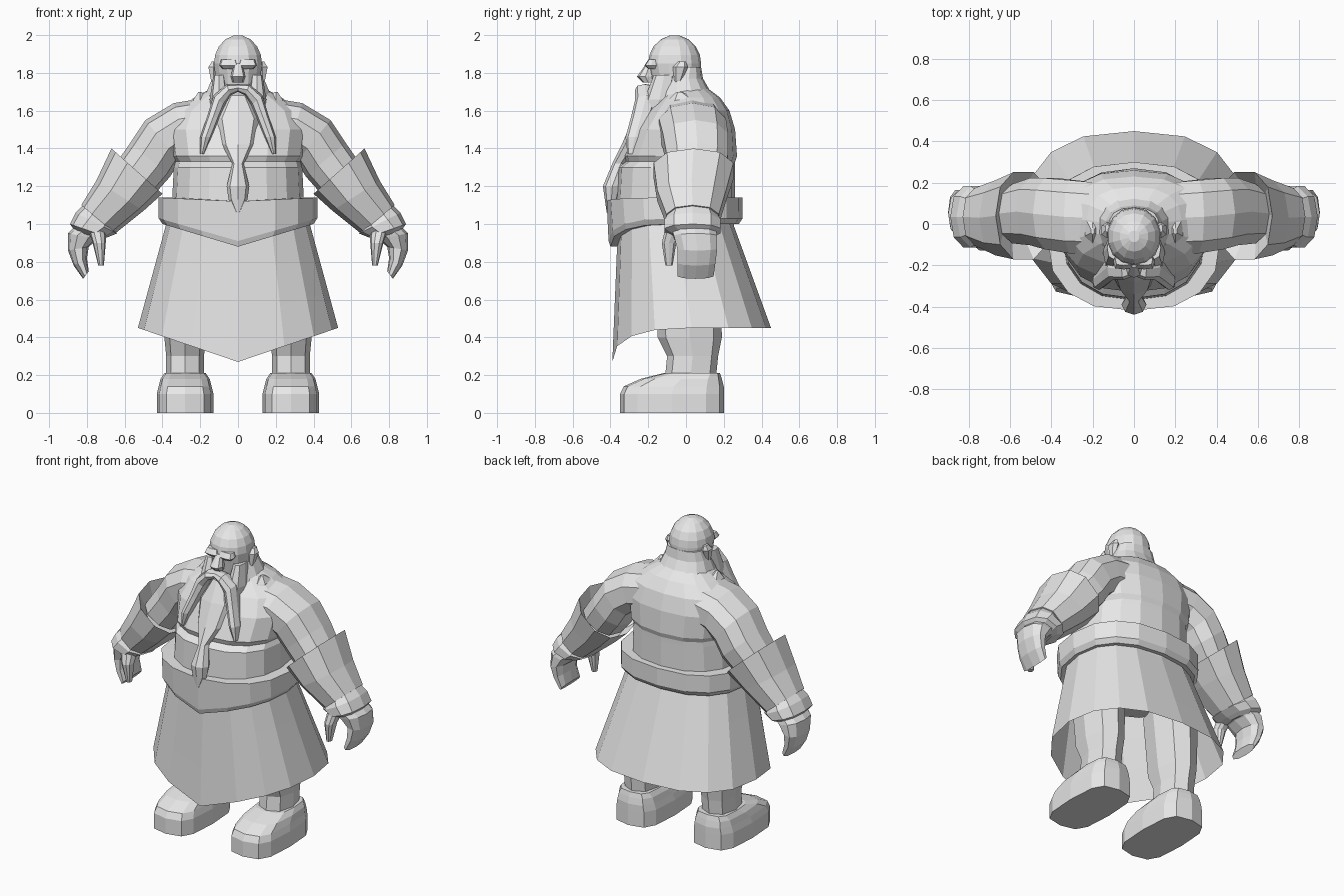
import bpy
import bmesh
import math
from mathutils import Vector

default_cube = bpy.data.objects.get("Cube")
if default_cube:
    bpy.data.objects.remove(default_cube, do_unlink=True)

# One plain material for everything
grey = bpy.data.materials.new("light_grey")
grey.use_nodes = True
grey.diffuse_color = (.8, .8, .8, 1)
shader = next(node for node in grey.node_tree.nodes if node.type == 'BSDF_PRINCIPLED')
shader.inputs["Base Color"].default_value = grey.diffuse_color


def outline(sides, squareness):
    """Unit rounded square, starting at the front; low squareness is boxier."""
    def bulge(value):
        return math.copysign(abs(value) ** squareness, value) if abs(value) > 1e-6 else 0
    turns = [math.tau * (step / sides - 1 / 4) for step in range(sides)]
    return [(bulge(math.cos(turn)), bulge(math.sin(turn))) for turn in turns]


def slab(height, width, front, back, centre=0, dip=0):
    """Horizontal section; dip lowers its front towards the middle."""
    def place(across, along):
        sag = dip * (1 - abs(across)) if along < 0 else 0
        depth = (front + back) / 2 + along * (back - front) / 2
        return Vector((centre + across * width, depth, height - sag))
    return place


def slice_between(top, bottom, front, back):
    """Section of a limb between two contour points seen from the front."""
    high, low = Vector((top[0], 0, top[1])), Vector((bottom[0], 0, bottom[1]))

    def place(across, along):
        point = low.lerp(high, (along + 1) / 2)
        point.y = front + (back - front) * (across + 1) / 2
        return point
    return place


def loft(name, *sections, sides=10, squareness=.85, caps=True, mirror=False):
    shape = outline(sides, squareness)
    mesh_builder = bmesh.new()
    rows = [[mesh_builder.verts.new(section(*point)) for point in shape] for section in sections]
    for lower, upper in zip(rows, rows[1:]):
        for side in range(sides):
            other = (side + 1) % sides
            mesh_builder.faces.new((lower[side], lower[other], upper[other], upper[side]))
    if caps:
        mesh_builder.faces.new(rows[0])
        mesh_builder.faces.new(rows[-1])
    bmesh.ops.recalc_face_normals(mesh_builder, faces=mesh_builder.faces)
    mesh = bpy.data.meshes.new(name)
    mesh_builder.to_mesh(mesh)
    mesh_builder.free()
    mesh.materials.append(grey)
    part = bpy.data.objects.new(name, mesh)
    bpy.context.scene.collection.objects.link(part)
    if mirror:
        part.modifiers.new("Mirror", 'MIRROR')


# Torso, with the chest overhanging the belly
loft("torso",
     slab(height=.9, width=.35, front=-.34, back=.25),
     slab(height=1.1, width=.35, front=-.37, back=.26),
     slab(height=1.3, width=.34, front=-.36, back=.26),
     slab(height=1.33, width=.33, front=-.32, back=.26),
     slab(height=1.36, width=.35, front=-.33, back=.27),
     slab(height=1.5, width=.37, front=-.27, back=.26),
     slab(height=1.6, width=.33, front=-.2, back=.23),
     slab(height=1.67, width=.23, front=-.14, back=.18),
     slab(height=1.73, width=.12, front=-.1, back=.1),
     sides=16)


# Skirt flaring evenly down to a hem with a pointed front
def skirt_section(fall):
    return slab(height=1 - .55 * fall, width=.38 + .15 * fall, front=-.36 - .03 * fall,
                back=.25 + .2 * fall, dip=.18 * fall)


loft("skirt", *[skirt_section(step / 3) for step in range(4)],
     sides=16, squareness=.8, caps=False)

# Broad belt, deeper at the front
loft("belt",
     slab(height=1, width=.37, front=-.35, back=.24, dip=.12),
     slab(height=1, width=.4, front=-.4, back=.28, dip=.12),
     slab(height=1.03, width=.42, front=-.41, back=.3, dip=.12),
     slab(height=1.14, width=.42, front=-.42, back=.3, dip=.02),
     slab(height=1.14, width=.34, front=-.36, back=.25, dip=.02),
     sides=16, squareness=.8, caps=False)

# Legs and boots
loft("leg",
     slab(height=.2, width=.1, front=-.11, back=.16, centre=.28),
     slab(height=.3, width=.1, front=-.1, back=.17, centre=.28),
     slab(height=.4, width=.11, front=-.15, back=.19, centre=.28),
     slab(height=.8, width=.14, front=-.17, back=.18, centre=.28),
     sides=8, mirror=True)
loft("boot",
     slab(height=0, width=.15, front=-.35, back=.2, centre=.28),
     slab(height=.1, width=.15, front=-.35, back=.2, centre=.28),
     slab(height=.14, width=.14, front=-.33, back=.2, centre=.28),
     slab(height=.18, width=.13, front=-.24, back=.19, centre=.28),
     slab(height=.21, width=.11, front=-.12, back=.18, centre=.28),
     sides=12, squareness=.6, mirror=True)

# Arms, flared gauntlets and hands
loft("upper_arm",
     slice_between(top=(.1, 1.68), bottom=(.1, 1.4), front=-.15, back=.2),
     slice_between(top=(.34, 1.64), bottom=(.26, 1.37), front=-.15, back=.22),
     slice_between(top=(.49, 1.55), bottom=(.31, 1.33), front=-.13, back=.23),
     slice_between(top=(.57, 1.43), bottom=(.36, 1.25), front=-.11, back=.23),
     slice_between(top=(.66, 1.3), bottom=(.44, 1.16), front=-.1, back=.2),
     mirror=True)
loft("gauntlet",
     slice_between(top=(.65, 1.28), bottom=(.46, 1.13), front=-.1, back=.2),
     slice_between(top=(.67, 1.4), bottom=(.4, 1.16), front=-.18, back=.26),
     slice_between(top=(.75, 1.23), bottom=(.5, 1.07), front=-.16, back=.22),
     slice_between(top=(.83, 1.1), bottom=(.65, .95), front=-.11, back=.18),
     mirror=True)
loft("wristband",
     slice_between(top=(.82, 1.1), bottom=(.65, .96), front=-.1, back=.17),
     slice_between(top=(.86, 1.06), bottom=(.64, .95), front=-.12, back=.19),
     slice_between(top=(.89, 1), bottom=(.69, .93), front=-.12, back=.19),
     slice_between(top=(.86, .96), bottom=(.72, .92), front=-.07, back=.15),
     mirror=True)
loft("hand",
     slice_between(top=(.85, 1), bottom=(.7, .94), front=-.08, back=.16),
     slice_between(top=(.9, .95), bottom=(.74, .92), front=-.07, back=.17),
     slice_between(top=(.9, .86), bottom=(.79, .88), front=-.05, back=.17),
     slice_between(top=(.87, .78), bottom=(.8, .82), front=-.05, back=.16),
     slice_between(top=(.82, .71), bottom=(.79, .75), front=-.05, back=.15),
     mirror=True)
loft("thumb",
     slice_between(top=(.8, 1), bottom=(.7, .95), front=-.11, back=0),
     slice_between(top=(.77, .9), bottom=(.7, .9), front=-.13, back=-.05),
     slice_between(top=(.74, .78), bottom=(.71, .78), front=-.11, back=-.07),
     mirror=True)

# Head, with a domed scalp
def scalp_section(rise):
    spread = math.sqrt(1 - rise ** 2)
    return slab(height=1.85 + .15 * rise, width=.13 * spread,
                front=-.06 - .14 * spread, back=-.06 + .14 * spread)


loft("head",
     slab(height=1.6, width=.1, front=-.15, back=.1),
     slab(height=1.75, width=.12, front=-.18, back=.08),
     *[scalp_section(rise) for rise in (0, .3, .6, .85, .98)],
     sides=14, squareness=.95)
loft("hair",
     slab(height=1.83, width=.12, front=-.08, back=.08),
     slab(height=1.77, width=.14, front=-.12, back=.09),
     slab(height=1.7, width=.17, front=-.15, back=.13),
     slab(height=1.65, width=.2, front=-.16, back=.17),
     slab(height=1.6, width=.17, front=-.14, back=.16),
     sides=14)

# Face details
loft("brow",
     slab(height=1.82, width=.03, front=-.2, back=-.15, centre=.05),
     slab(height=1.84, width=.05, front=-.22, back=-.15, centre=.05),
     slab(height=1.87, width=.04, front=-.2, back=-.15, centre=.05),
     sides=8, squareness=.5, mirror=True)
loft("nose",
     slab(height=1.75, width=.03, front=-.23, back=-.17),
     slab(height=1.78, width=.04, front=-.26, back=-.17),
     slab(height=1.85, width=.02, front=-.21, back=-.17),
     sides=8)
loft("ear",
     slab(height=1.74, width=.01, front=-.06, back=-.03, centre=.13),
     slab(height=1.83, width=.03, front=-.07, back=.01, centre=.13),
     slab(height=1.86, width=.01, front=-.04, back=0, centre=.13),
     sides=6, mirror=True)
loft("cheek",
     slab(height=1.79, width=.03, front=-.17, back=-.06, centre=.1),
     slab(height=1.66, width=.05, front=-.22, back=-.06, centre=.1),
     slab(height=1.48, width=.02, front=-.24, back=-.18, centre=.1),
     sides=8, mirror=True)

# Beard narrowing to a tied tail
loft("beard",
     slab(height=1.68, width=.05, front=-.22, back=-.12),
     slab(height=1.56, width=.12, front=-.28, back=-.15),
     slab(height=1.42, width=.09, front=-.34, back=-.22),
     slab(height=1.32, width=.03, front=-.39, back=-.3),
     slab(height=1.2, width=.06, front=-.44, back=-.34),
     slab(height=1.13, width=.05, front=-.43, back=-.36),
     slab(height=1.06, width=.01, front=-.42, back=-.4),
     sides=8, squareness=1)

# Moustache drooping to either side
loft("moustache",
     slice_between(top=(0, 1.74), bottom=(0, 1.7), front=-.25, back=-.17),
     slice_between(top=(.06, 1.74), bottom=(.04, 1.68), front=-.27, back=-.17),
     slice_between(top=(.13, 1.68), bottom=(.07, 1.63), front=-.27, back=-.15),
     slice_between(top=(.16, 1.58), bottom=(.1, 1.56), front=-.29, back=-.18),
     slice_between(top=(.2, 1.46), bottom=(.14, 1.46), front=-.32, back=-.22),
     slice_between(top=(.2, 1.37), bottom=(.18, 1.37), front=-.31, back=-.27),
     sides=8, mirror=True)

# Pointed collar flaps
loft("collar",
     slab(height=1.62, width=.05, front=-.12, back=.08, centre=.2),
     slab(height=1.66, width=.04, front=-.09, back=.06, centre=.2),
     slab(height=1.7, width=.01, front=-.05, back=-.02, centre=.2),
     sides=6, mirror=True)
